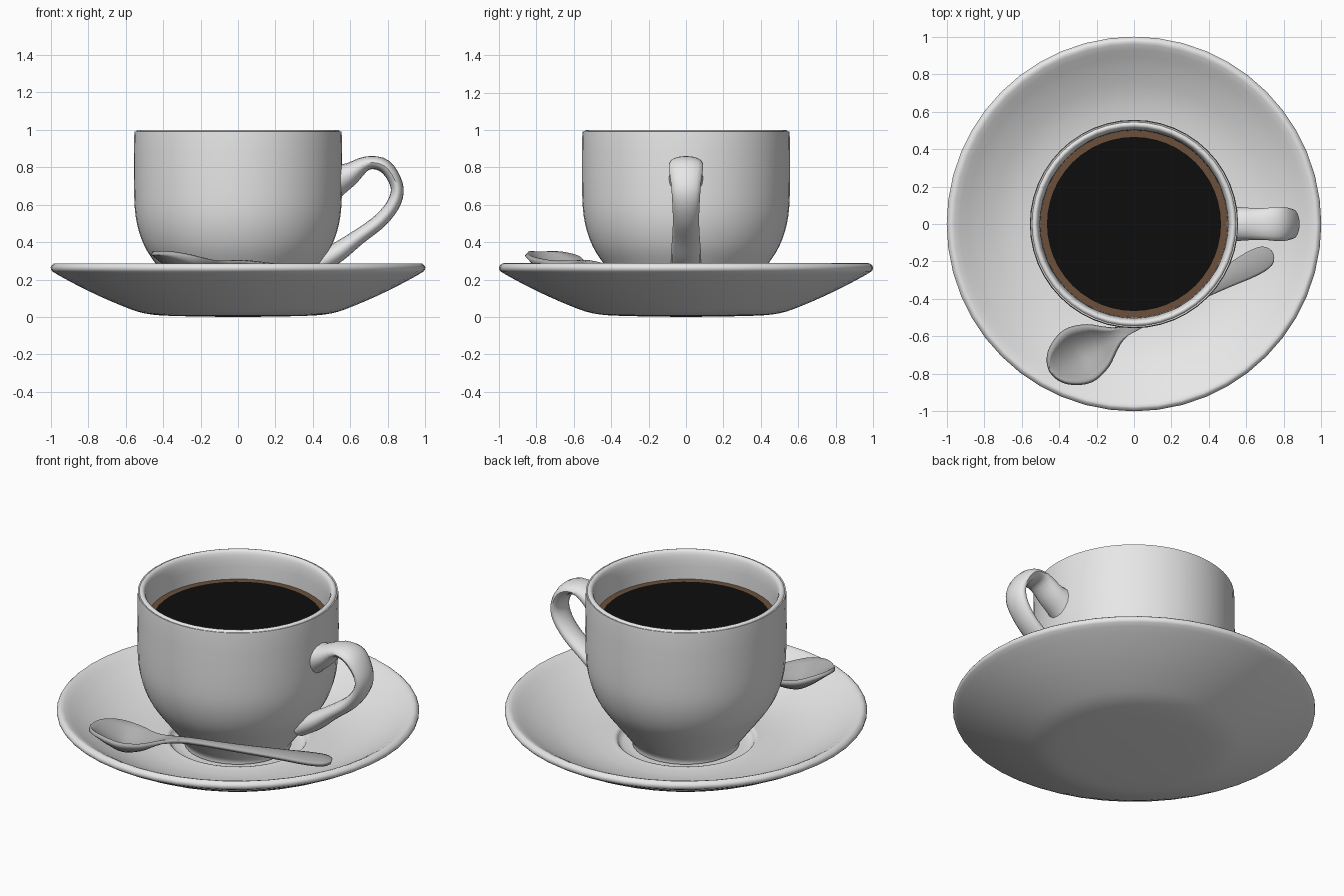
import bpy, bmesh, math
from mathutils import Vector

cube = bpy.data.objects.get("Cube")
if cube:
    bpy.data.objects.remove(cube, do_unlink=True)


def material(name, rgb, rough=0.4):
    m = bpy.data.materials.new(name)
    m.use_nodes = True
    m.diffuse_color = (*rgb, 1)
    bsdf = m.node_tree.nodes["Principled BSDF"]
    bsdf.inputs["Base Color"].default_value = (*rgb, 1)
    bsdf.inputs["Roughness"].default_value = rough
    return m


porcelain = material("white porcelain", (0.8, 0.8, 0.8))
steel = material("grey steel", (0.42, 0.42, 0.42))
black = material("black coffee", (0.004, 0.004, 0.004))
brown = material("brown coffee edge", (0.15, 0.08, 0.043))


def smooth_path(points, steps=4):
    """Catmull-Rom through tuples of any length."""
    pts = [points[0], *points, points[-1]]
    out = []
    for a, b, c, d in zip(pts, pts[1:], pts[2:], pts[3:]):
        for k in range(steps):
            t = k / steps
            out.append(tuple(
                q + t / 2 * (r - p + t * (2*p - 5*q + 4*r - s + t * (3*(q - r) + s - p)))
                for p, q, r, s in zip(a, b, c, d)))
    return out + [points[-1]]


def loft(name, rings, mats, closed=True, caps=False, angle=50):
    """Skin rows of points into one mesh object."""
    bm = bmesh.new()
    rows = [[bm.verts.new(p) for p in ring] for ring in rings]
    n = len(rows[0])
    for r0, r1 in zip(rows, rows[1:]):
        for i in range(n if closed else n - 1):
            j = (i + 1) % n
            bm.faces.new((r0[i], r0[j], r1[j], r1[i]))
    if caps:
        bm.faces.new(rows[0])
        bm.faces.new(rows[-1])
    bmesh.ops.remove_doubles(bm, verts=bm.verts, dist=1e-4)
    bmesh.ops.recalc_face_normals(bm, faces=bm.faces)
    mesh = bpy.data.meshes.new(name)
    bm.to_mesh(mesh)
    bm.free()
    for m in mats:
        mesh.materials.append(m)
    obj = bpy.data.objects.new(name, mesh)
    bpy.context.collection.objects.link(obj)
    bpy.ops.object.select_all(action='DESELECT')
    obj.select_set(True)
    bpy.context.view_layer.objects.active = obj
    bpy.ops.object.shade_smooth_by_angle(angle=math.radians(angle))
    return obj


def lathe(name, profile, mats, sides=48):
    turns = [2 * math.pi * i / sides for i in range(sides)]
    rings = [[(r * math.cos(a), r * math.sin(a), z) for a in turns] for r, z in profile]
    return loft(name, rings, mats)


# Saucer: shallow dish with a well for the cup
saucer_under = [(0, 0), (0.35, 0.006), (0.5, 0.02), (0.62, 0.06), (0.8, 0.14),
                (0.97, 0.23), (1.0, 0.258), (0.99, 0.28), (0.96, 0.282)]
saucer_top = [(0.85, 0.215), (0.7, 0.145), (0.55, 0.108), (0.43, 0.1),
              (0.385, 0.1), (0.35, 0.065), (0.2, 0.06), (0, 0.06)]
lathe("saucer", smooth_path(saucer_under + saucer_top, 3), [porcelain])

# Cup: rounded body, thick lip and hollow inside
cup_outside = [(0, 0.065), (0.27, 0.065), (0.3, 0.1), (0.36, 0.18), (0.44, 0.285), (0.5, 0.38),
               (0.54, 0.5), (0.555, 0.65), (0.555, 0.96), (0.545, 0.99), (0.53, 1.0)]
cup_inside = [(0.513, 0.985), (0.503, 0.93), (0.5, 0.83), (0.49, 0.6),
              (0.42, 0.36), (0.25, 0.17), (0, 0.15)]
lathe("cup", smooth_path(cup_outside + cup_inside, 3), [porcelain])

# Coffee: dark disc with a brown outer band
coffee = lathe("coffee", [(0, 0.83), (0.465, 0.83), (0.503, 0.83), (0.503, 0.81), (0, 0.81)],
               [black, brown])
for face in coffee.data.polygons:
    if face.center.xy.length > 0.47:
        face.material_index = 1

# Cup handle: x, z, half thickness, half width along the loop
handle_path = smooth_path([
    (0.52, 0.735, 0.1, 0.095), (0.59, 0.76, 0.065, 0.088), (0.69, 0.822, 0.037, 0.085),
    (0.785, 0.805, 0.037, 0.092), (0.846, 0.71, 0.034, 0.08), (0.838, 0.62, 0.036, 0.074),
    (0.765, 0.52, 0.038, 0.07), (0.64, 0.425, 0.042, 0.074), (0.53, 0.345, 0.053, 0.08),
    (0.43, 0.285, 0.055, 0.08)])
rings = []
for i, (x, z, thick, wide) in enumerate(handle_path):
    before, after = handle_path[max(i - 1, 0)], handle_path[min(i + 1, len(handle_path) - 1)]
    tangent = Vector((after[0] - before[0], 0, after[1] - before[1])).normalized()
    normal = Vector((-tangent.z, 0, tangent.x))
    turns = [2 * math.pi * k / 16 for k in range(16)]
    rings.append([Vector((x, 0, z)) + normal * thick * math.cos(a)
                  + Vector((0, wide * math.sin(a), 0)) for a in turns])
loft("cup_handle", rings, [porcelain], caps=True)

# Spoon: distance from tip, half width, edge height, hollow depth
spoon_path = smooth_path([
    (0, 0.012, 0.34, 0), (0.02, 0.06, 0.343, 0.012), (0.06, 0.105, 0.342, 0.04),
    (0.13, 0.142, 0.33, 0.075), (0.2, 0.15, 0.315, 0.09), (0.29, 0.12, 0.3, 0.065),
    (0.36, 0.07, 0.293, 0.03), (0.43, 0.034, 0.292, 0.005), (0.55, 0.024, 0.288, -0.006),
    (0.8, 0.032, 0.26, -0.008), (1.05, 0.05, 0.235, -0.01), (1.22, 0.066, 0.218, -0.01),
    (1.31, 0.055, 0.212, -0.008), (1.345, 0.015, 0.21, 0)], 3)
tip = Vector((-0.45, -0.785, 0))
along = Vector((0.884, 0.468, 0))
across = Vector((-along.y, along.x, 0))
rings = [[tip + along * s + across * w * t / 5
          + Vector((0, 0, z - dip * (1 - (t / 5) ** 2))) for t in range(-5, 6)]
         for s, w, z, dip in spoon_path]
spoon = loft("spoon", rings, [steel], closed=False)
shell = spoon.modifiers.new("thickness", 'SOLIDIFY')
shell.thickness = 0.022
shell.offset = 0
